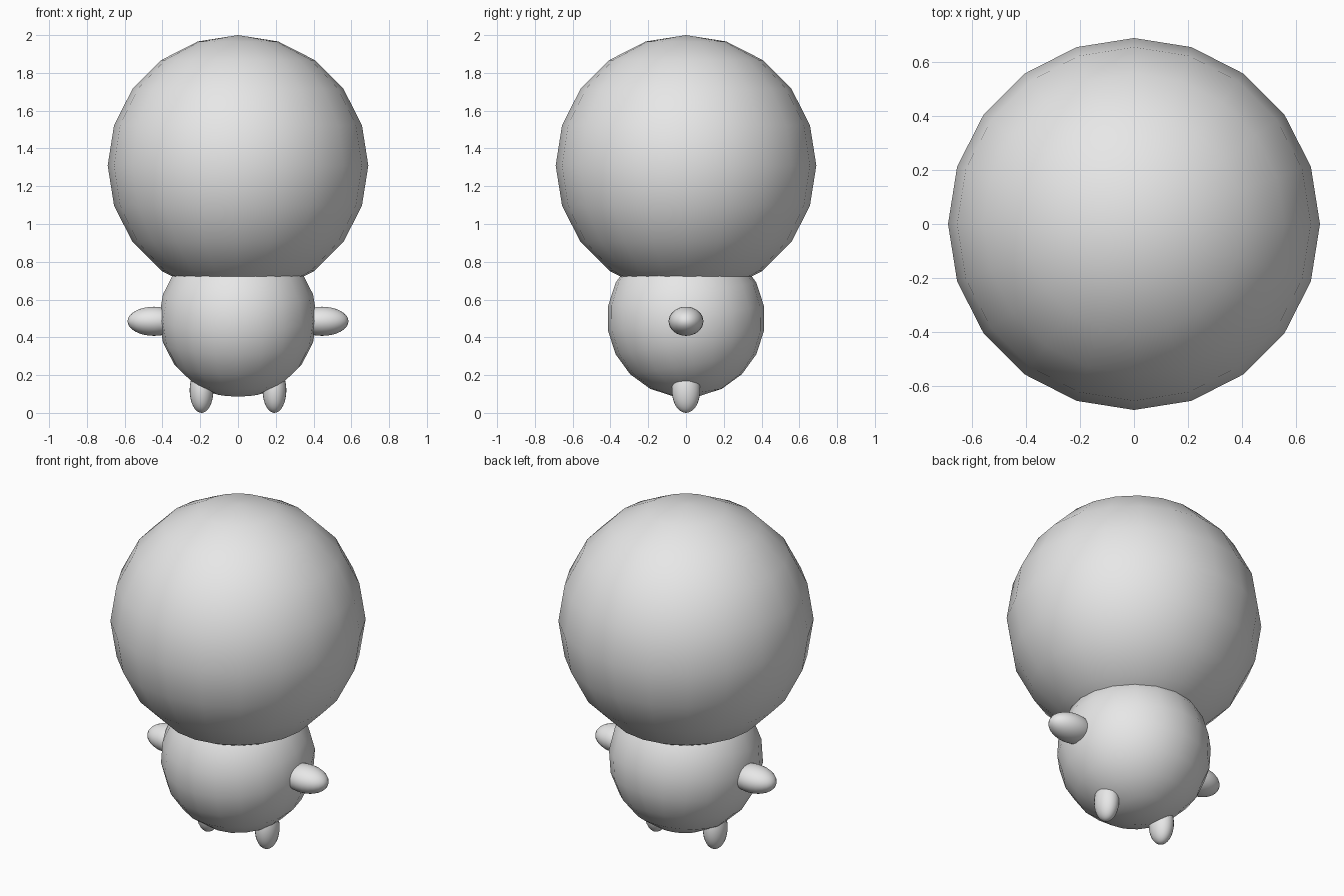
import bpy
import math

if "Cube" in bpy.data.objects:
    bpy.data.objects.remove(bpy.data.objects["Cube"])

grey = bpy.data.materials.new("plain grey")
grey.diffuse_color = (0.8, 0.8, 0.8, 1.0)
grey.use_nodes = True
grey.node_tree.nodes["Principled BSDF"].inputs["Base Color"].default_value = grey.diffuse_color


def ball(name, centre, radii, segments=20, rings=10, rotation=(0, 0, 0)):
    """Smooth ellipsoid; radii are along its own axes."""
    bpy.ops.mesh.primitive_uv_sphere_add(
        segments=segments, ring_count=rings, radius=1,
        location=centre, rotation=rotation)
    obj = bpy.context.object
    obj.name = name
    obj.scale = radii
    obj.data.materials.append(grey)
    bpy.ops.object.shade_smooth()
    return obj


# Large round head
ball("head", (0, 0, 1.31), (0.69, 0.69, 0.69))

# Round body, slightly turned so its facets sit between those of the head
ball("body", (0, 0, 0.5), (0.418, 0.418, 0.418),
     rotation=(math.radians(9), 0, 0))

# Stubby arms and legs, one pair on each side
for side, label in ((-1, "left"), (1, "right")):
    ball(label + "_arm", (side * 0.445, 0, 0.485), (0.14, 0.092, 0.077),
         segments=24, rings=16)
    ball(label + "_leg", (side * 0.193, 0, 0.12), (0.063, 0.075, 0.12),
         segments=24, rings=16)
